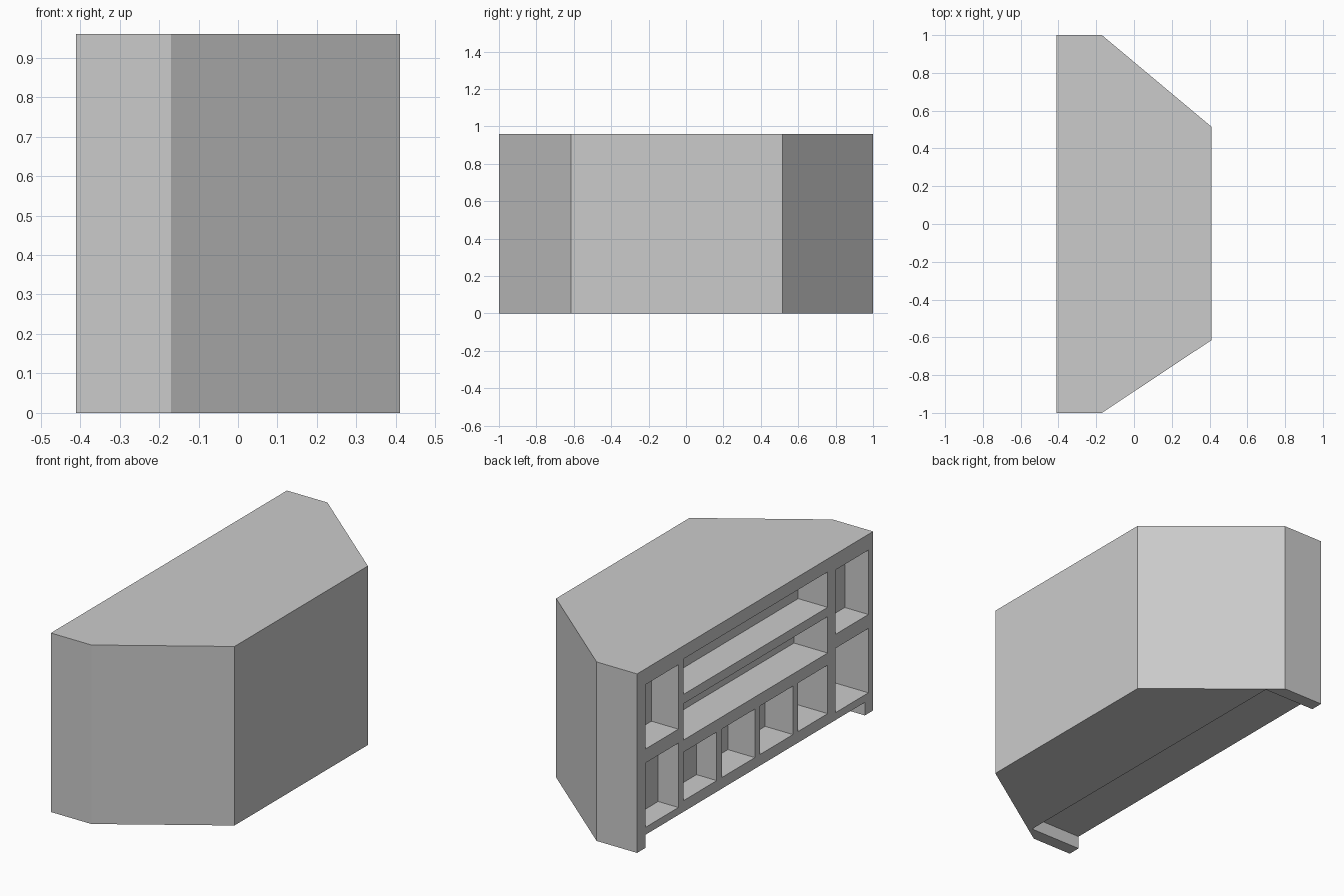
import bpy
import bmesh
from mathutils import Matrix

default = bpy.data.objects.get("Cube")
if default:
    bpy.data.objects.remove(default, do_unlink=True)

HEIGHT = 0.96
BACK = -0.41          # x of the shelf side

grey = bpy.data.materials.new("light_grey")
grey.use_nodes = True
grey.diffuse_color = (0.6, 0.6, 0.6, 1)
grey.node_tree.nodes["Principled BSDF"].inputs["Base Color"].default_value = (0.6, 0.6, 0.6, 1)


def finish(name, bm):
    """Turn a bmesh into a grey object in the scene."""
    bmesh.ops.recalc_face_normals(bm, faces=bm.faces)
    mesh = bpy.data.meshes.new(name)
    bm.to_mesh(mesh)
    bm.free()
    mesh.materials.append(grey)
    obj = bpy.data.objects.new(name, mesh)
    bpy.context.collection.objects.link(obj)
    return obj


def add_box(bm, y0, y1, z0, z1, depth):
    """Box that cuts into the shelf side by the given depth."""
    x0, x1 = BACK - 0.1, BACK + depth
    centre = ((x0 + x1) / 2, (y0 + y1) / 2, (z0 + z1) / 2)
    size = (x1 - x0, y1 - y0, z1 - z0, 1)
    bmesh.ops.create_cube(bm, size=1, matrix=Matrix.Translation(centre) @ Matrix.Diagonal(size))


# Counter body: an extruded plan with two angled corners
plan = [(BACK, -1), (-0.17, -1), (0.41, -0.615), (0.41, 0.515), (-0.17, 1), (BACK, 1)]
bm = bmesh.new()
base = bm.faces.new([bm.verts.new((x, y, 0)) for x, y in plan])
top = bmesh.ops.extrude_face_region(bm, geom=[base])
bmesh.ops.translate(bm, vec=(0, 0, HEIGHT),
                    verts=[v for v in top["geom"] if isinstance(v, bmesh.types.BMVert)])
counter = finish("counter_body", bm)

# Openings on the shelf side
cut = bmesh.new()
for y, upper_depth, lower_depth in ((0.65, 0.16, 0.12), (-0.96, 0.14, 0.22)):
    add_box(cut, y, y + 0.28, 0.53, 0.875, upper_depth)
    add_box(cut, y, y + 0.28, 0.11, 0.455, lower_depth)

# Two long middle shelves
add_box(cut, -0.615, 0.605, 0.70, 0.89, 0.175)
add_box(cut, -0.615, 0.605, 0.455, 0.65, 0.20)

# Row of four small cubbies
for i, depth in enumerate((0.12, 0.16, 0.165, 0.20)):
    y1 = 0.605 - i * 0.323
    add_box(cut, max(y1 - 0.28, -0.615), y1, 0.13, 0.39, depth)

# Toe recess along the floor
add_box(cut, -0.93, 0.93, -0.1, 0.07, 0.31)
cutter = finish("opening_cutter", cut)
cutter.hide_render = True

carve = counter.modifiers.new("openings", 'BOOLEAN')
carve.operation = 'DIFFERENCE'
carve.solver = 'EXACT'
carve.object = cutter
bpy.context.view_layer.objects.active = counter
bpy.ops.object.modifier_apply(modifier=carve.name)
bpy.data.objects.remove(cutter, do_unlink=True)
